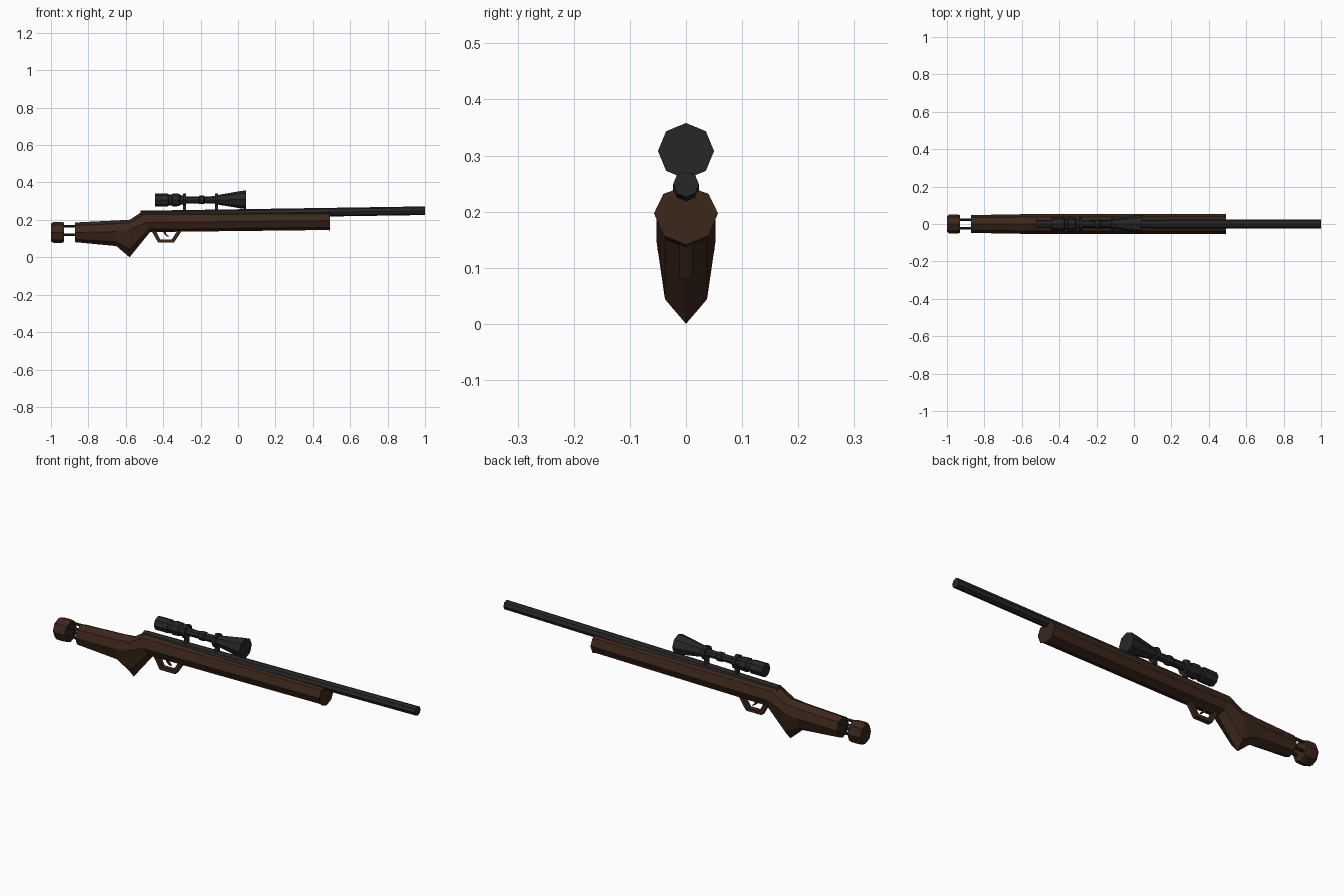
import bpy, bmesh, math

if "Cube" in bpy.data.objects:
    bpy.data.objects.remove(bpy.data.objects["Cube"])


def material(name, rgb):
    m = bpy.data.materials.new(name)
    m.diffuse_color = (*rgb, 1)
    m.use_nodes = True
    m.node_tree.nodes["Principled BSDF"].inputs["Base Color"].default_value = m.diffuse_color
    return m


WOOD = material("walnut", (0.045, 0.02, 0.011))
METAL = material("gunmetal", (0.02, 0.02, 0.021))


def loft(name, rings, mat):
    """Skin a list of equal-sized closed rings and cap both ends."""
    bm = bmesh.new()
    vr = [[bm.verts.new(p) for p in r] for r in rings]
    n = len(vr[0])
    for a, b in zip(vr, vr[1:]):
        for i in range(n):
            j = (i + 1) % n
            bm.faces.new((a[i], a[j], b[j], b[i]))
    bm.faces.new(vr[0])
    bm.faces.new(vr[-1])
    bmesh.ops.recalc_face_normals(bm, faces=bm.faces[:])
    me = bpy.data.meshes.new(name)
    bm.to_mesh(me)
    bm.free()
    me.materials.append(mat)
    ob = bpy.data.objects.new(name, me)
    bpy.context.collection.objects.link(ob)
    return ob


def stock_ring(xt, zt, xb, zb, zm, w):
    """Eight-sided section: top point, bottom point, widest height, half width."""
    pts = []
    for i in range(8):
        a = i * math.pi / 4
        c, s = math.cos(a), math.sin(a)
        x = (xt + xb) / 2 + c * (xt - xb) / 2
        z = zm + c * ((zt - zm) if c > 0 else (zm - zb))
        pts.append((x, s * w, z))
    return pts


def turned(name, profile, z0, z1, mat, y=0, sides=8, squash=1):
    """Part turned around a nearly horizontal axis, from (x, radius) pairs."""
    xa, xb = profile[0][0], profile[-1][0]
    rings = []
    for x, r in profile:
        z = z0 + (z1 - z0) * (x - xa) / (xb - xa)
        rings.append([(x, y + squash * r * math.sin(2 * math.pi * i / sides),
                       z + r * math.cos(2 * math.pi * i / sides)) for i in range(sides)])
    return loft(name, rings, mat)


def box(name, x0, x1, w, z0, z1, mat):
    return loft(name, [[(x, -w, z0), (x, w, z0), (x, w, z1), (x, -w, z1)]
                       for x in (x0, x1)], mat)


# Wooden stock with grip and fore-end
loft("stock", [stock_ring(*s) for s in (
    (-0.872, 0.186, -0.872, 0.081, 0.133, 0.048),
    (-0.65, 0.197, -0.65, 0.06, 0.137, 0.051),
    (-0.578, 0.201, -0.58, 0.0, 0.15, 0.053),
    (-0.51, 0.246, -0.47, 0.135, 0.186, 0.053),
    (0.485, 0.246, 0.485, 0.146, 0.196, 0.053),
    (0.492, 0.246, 0.492, 0.141, 0.197, 0.057))], WOOD)

# Butt pad and its spacer rods
turned("butt_pad", [(-1.0, 0.047), (-0.985, 0.057), (-0.945, 0.057), (-0.93, 0.052)],
       0.133, 0.133, WOOD, squash=0.9)
for y in (-0.023, 0.023):
    for z in (0.121, 0.166):
        turned("pad_rod", [(-0.95, 0.007), (-0.86, 0.007)], z, z, METAL, y=y)

# Barrel, rising slightly towards the muzzle
turned("barrel", [(-0.52, 0.023), (1.0, 0.023)], 0.226, 0.249, METAL)

# Telescopic sight: eyepiece, tube, adjustment collars and bell
turned("scope", [(-0.445, 0.034), (-0.375, 0.034), (-0.37, 0.029), (-0.355, 0.029),
                 (-0.35, 0.035), (-0.315, 0.033), (-0.31, 0.027), (-0.275, 0.019),
                 (-0.21, 0.018), (-0.205, 0.023), (-0.182, 0.023), (-0.177, 0.018),
                 (-0.115, 0.02), (-0.1, 0.027), (0.0, 0.044), (0.042, 0.05)],
       0.306, 0.308, METAL)
for x, r in ((-0.285, 0.035), (-0.115, 0.035)):
    turned("scope_ring", [(x - 0.008, r), (x + 0.008, r)], 0.307, 0.307, METAL)
    box("scope_mount", x - 0.008, x + 0.008, 0.01, 0.22, 0.3, METAL)

# Trigger guard loop and trigger
outer = [(-0.468, 0.15), (-0.428, 0.08), (-0.342, 0.08), (-0.295, 0.15)]
inner = [(-0.444, 0.15), (-0.416, 0.096), (-0.354, 0.096), (-0.319, 0.15)]
loft("trigger_guard", [[(a, -0.012, b), (a, 0.012, b), (c, 0.012, d), (c, -0.012, d)]
                       for (a, b), (c, d) in zip(outer, inner)], WOOD)
loft("trigger", [[(x - 0.006, -0.005, z), (x + 0.006, -0.005, z),
                  (x + 0.006, 0.005, z), (x - 0.006, 0.005, z)]
                 for x, z in ((-0.395, 0.15), (-0.39, 0.125), (-0.375, 0.112))], METAL)
